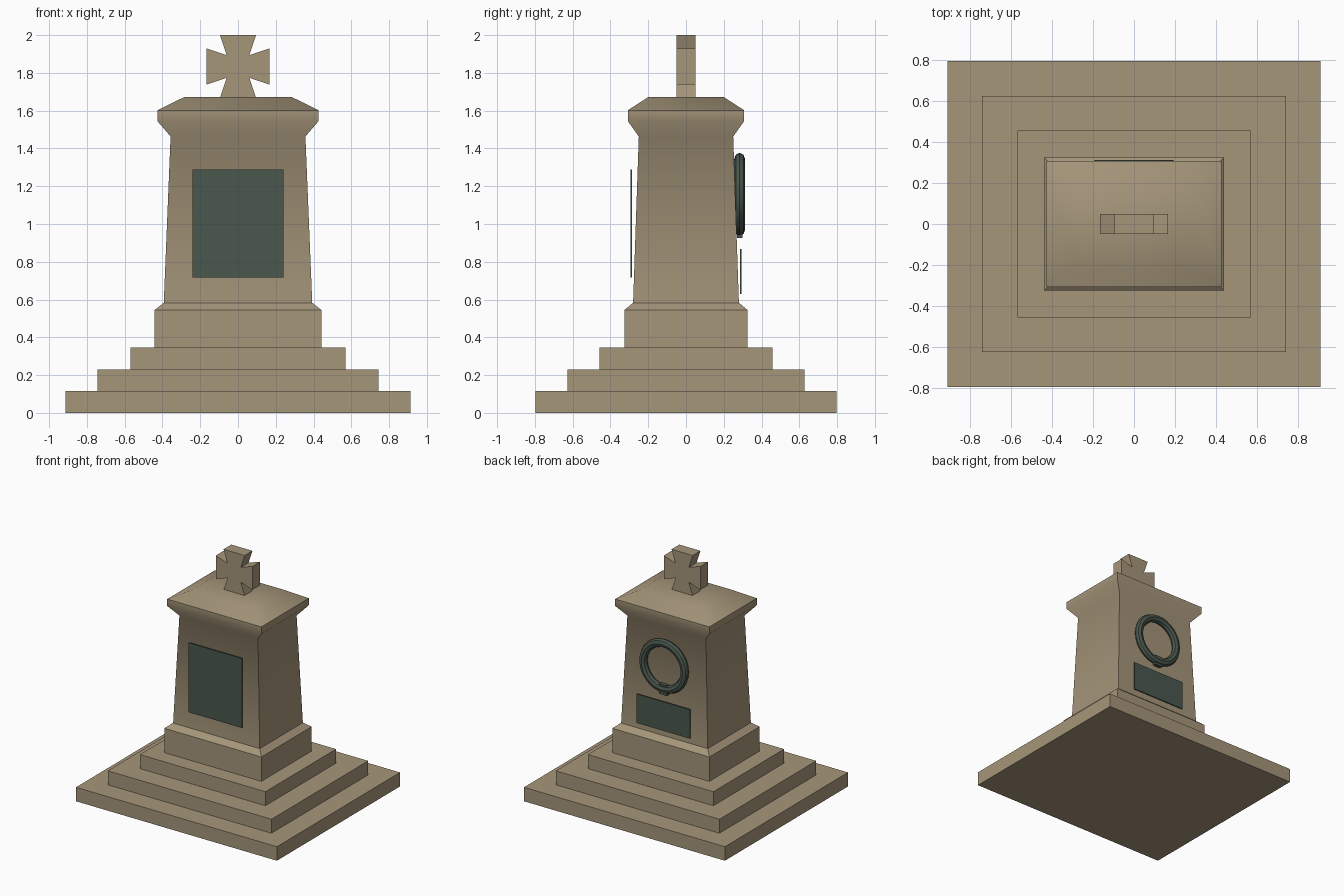
import bpy
import bmesh
from math import radians, pi
from mathutils import Matrix, Vector

cube = bpy.data.objects.get("Cube")
if cube:
    bpy.data.objects.remove(cube, do_unlink=True)


def material(name, color):
    mat = bpy.data.materials.new(name)
    mat.use_nodes = True
    mat.diffuse_color = color
    mat.node_tree.nodes["Principled BSDF"].inputs["Base Color"].default_value = color
    return mat


stone = material("tan stone", (0.38, 0.305, 0.195, 1))
bronze = material("green bronze", (0.067, 0.095, 0.075, 1))


def finish(name, bm, mat, smooth_angle=None):
    bmesh.ops.recalc_face_normals(bm, faces=bm.faces)
    mesh = bpy.data.meshes.new(name)
    bm.to_mesh(mesh)
    bm.free()
    mesh.materials.append(mat)
    obj = bpy.data.objects.new(name, mesh)
    bpy.context.collection.objects.link(obj)
    if smooth_angle:
        bpy.ops.object.select_all(action="DESELECT")
        obj.select_set(True)
        bpy.context.view_layer.objects.active = obj
        bpy.ops.object.shade_smooth_by_angle(angle=radians(smooth_angle))


def box(name, x, y, z, mat):
    """Box given by its (low, high) range on each axis."""
    bm = bmesh.new()
    bmesh.ops.create_cube(bm, size=1)
    for v in bm.verts:
        v.co = [(a + b) / 2 + c * (b - a) for (a, b), c in zip((x, y, z), v.co)]
    finish(name, bm, mat)


def loft(name, sections, mat, smooth_angle):
    """Stack of centred rectangles: (half x, half y, z)."""
    bm = bmesh.new()
    rings = [[bm.verts.new((sx * hx, sy * hy, z))
              for sx, sy in ((-1, -1), (1, -1), (1, 1), (-1, 1))]
             for hx, hy, z in sections]
    for low, high in zip(rings, rings[1:]):
        for i in range(4):
            j = (i + 1) % 4
            bm.faces.new((low[i], low[j], high[j], high[i]))
    bm.faces.new(rings[0])
    bm.faces.new(rings[-1])
    finish(name, bm, mat, smooth_angle)


# Three steps
STEP = 0.115
for i, (hx, hy) in enumerate(((0.912, 0.798), (0.743, 0.627), (0.57, 0.458))):
    box(f"step_{i + 1}", (-hx, hx), (-hy, hy), (i * STEP, (i + 1) * STEP), stone)

# Plinth, tapering shaft, cornice and hipped cap
loft("pedestal", [
    (0.441, 0.326, 0.345), (0.441, 0.326, 0.545), (0.393, 0.28, 0.583),
    (0.357, 0.25, 1.463), (0.427, 0.308, 1.545), (0.427, 0.308, 1.602),
    (0.285, 0.2, 1.672)], stone, 46)

# Flared cross: each arm is two tip corners, then one inner corner
bm = bmesh.new()
half_tip, reach, inner = 0.096, 0.167, 0.06
outline = []
for turn in range(4):
    spin = Matrix.Rotation(-turn * pi / 2, 2)
    for p in ((-half_tip, reach), (half_tip, reach), (inner, inner)):
        u, w = spin @ Vector(p)
        outline.append(bm.verts.new((u, -0.05, 1.834 + w)))
face = bm.faces.new(outline)
moved = bmesh.ops.extrude_face_region(bm, geom=[face])["geom"]
bmesh.ops.translate(bm, vec=(0, 0.1, 0),
                    verts=[g for g in moved if isinstance(g, bmesh.types.BMVert)])
finish("cross", bm, stone)

# Bronze plaques
box("front_plaque", (-0.242, 0.242), (-0.295, -0.286), (0.718, 1.288), bronze)
box("back_plaque", (-0.242, 0.242), (0.286, 0.295), (0.63, 0.868), bronze)

# Wreath ring with a faceted section
bpy.ops.mesh.primitive_torus_add(
    major_segments=32, minor_segments=8, major_radius=0.187, minor_radius=0.033,
    location=(0, 0.284, 1.157), rotation=(radians(90), 0, 0))
wreath = bpy.context.object
wreath.name = "wreath"
wreath.scale.z = 0.87
wreath.data.materials.append(bronze)
bpy.ops.object.shade_smooth_by_angle(angle=radians(30))

# Ribbon knot at the bottom of the wreath
box("wreath_knot", (-0.035, 0.035), (0.27, 0.3), (0.927, 1.01), bronze)
